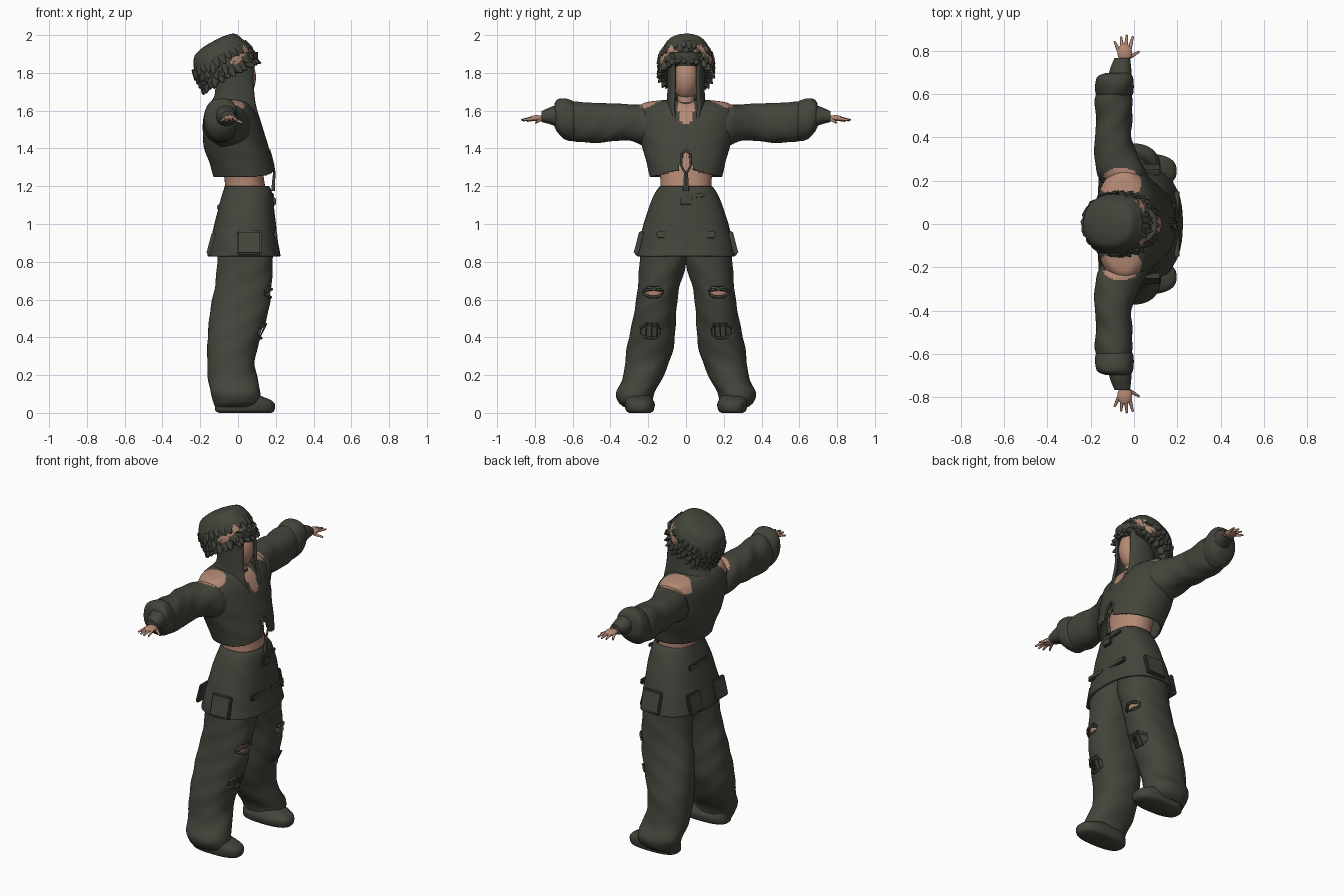
import bpy, bmesh, math, random
from mathutils import Vector, Matrix

if "Cube" in bpy.data.objects:
    bpy.data.objects.remove(bpy.data.objects["Cube"])

random.seed(4)

def material(name, col):
    m = bpy.data.materials.new(name)
    m.diffuse_color = (*col, 1)
    m.use_nodes = True
    m.node_tree.nodes["Principled BSDF"].inputs["Base Color"].default_value = m.diffuse_color
    return m

OLIVE = material("dark olive cloth", (0.056, 0.059, 0.044))
SKIN = material("warm skin", (0.46, 0.25, 0.175))

def finish(name, bm, mats, mirror=False, thick=0):
    """Turn a bmesh into a smooth object, optionally thickened and mirrored over y."""
    bmesh.ops.recalc_face_normals(bm, faces=bm.faces)
    me = bpy.data.meshes.new(name)
    bm.to_mesh(me)
    bm.free()
    for m in mats:
        me.materials.append(m)
    ob = bpy.data.objects.new(name, me)
    bpy.context.collection.objects.link(ob)
    if thick:
        s = ob.modifiers.new("cloth thickness", 'SOLIDIFY')
        s.thickness, s.offset = thick, -1
    if mirror:
        m = ob.modifiers.new("mirror", 'MIRROR')
        m.use_axis = (False, True, False)
    bpy.ops.object.select_all(action='DESELECT')
    ob.select_set(True)
    bpy.context.view_layer.objects.active = ob
    bpy.ops.object.shade_smooth_by_angle(angle=math.radians(50))
    return ob

def spline(secs, t):
    """Catmull-Rom through the section list."""
    f = t * (len(secs) - 1)
    i = min(int(f), len(secs) - 2)
    f -= i
    a, b, c, d = (secs[max(0, min(len(secs) - 1, i + k))] for k in (-1, 0, 1, 2))
    return [0.5 * (2*q + (r-p)*f + (2*p-5*q+4*r-s)*f*f + (3*q-p-3*r+s)*f**3)
            for p, q, r, s in zip(a, b, c, d)]

def loft(name, secs, mats, axis='z', rows=40, seg=48, gap=0, fold=0, power=2.2, rule=None,
         hole=None, mirror=False, thick=0, caps=True, matrix=None):
    """Sections: (position, u min, u max, v min, v max); u is x, v is y (axis z) or z (axis y)."""
    bm = bmesh.new()
    rings = []
    n = seg + 1 if gap else seg
    for r in range(rows + 1):
        p, u0, u1, v0, v1 = spline(secs, r / rows)
        ring = []
        for k in range(n):
            a = gap + (2*math.pi - 2*gap) * k / seg
            c, s = math.cos(a), math.sin(a)
            w = 1 + fold * math.sin(3*a + p*17) * math.sin(p*30 + a)
            u = (u0+u1)/2 + (u1-u0)/2 * w * math.copysign(abs(c)**(2/power), c)
            v = (v0+v1)/2 + (v1-v0)/2 * w * math.copysign(abs(s)**(2/power), s)
            ring.append(bm.verts.new((u, v, p) if axis == 'z' else (u, p, v)))
        rings.append(ring)
    for a, b in zip(rings, rings[1:]):
        for k in range(seg):
            j = (k + 1) % n
            bm.faces.new((a[k], a[j], b[j], b[k]))
    if caps and not gap:
        bm.faces.new(rings[0])
        bm.faces.new(rings[-1])
    if rule:
        for f in bm.faces:
            f.material_index = int(rule(f.calc_center_median()))
    if hole:
        dead = [f for f in bm.faces if hole(f.calc_center_median())]
        bmesh.ops.delete(bm, geom=dead, context='FACES')
    if matrix:
        bm.transform(matrix)
    return finish(name, bm, mats, mirror, thick)

def tubes(name, parts, mat, mirror=False):
    """Tapered round rods: (start, end, start radius, end radius)."""
    bm = bmesh.new()
    for p, q, r1, r2 in parts:
        p, q = Vector(p), Vector(q)
        d = q - p
        rot = d.to_track_quat('Z', 'Y').to_matrix().to_4x4()
        bmesh.ops.create_cone(bm, cap_ends=True, segments=8, radius1=r1, radius2=r2,
                              depth=d.length, matrix=Matrix.Translation((p + q) / 2) @ rot)
    return finish(name, bm, [mat], mirror)

def ball(name, loc, size, mat, mirror=False):
    bm = bmesh.new()
    bmesh.ops.create_uvsphere(bm, u_segments=28, v_segments=18, radius=1,
                              matrix=Matrix.Translation(loc) @ Matrix.Diagonal((*size, 1)))
    return finish(name, bm, [mat], mirror)

def slab(name, loc, size, tilt, mat, mirror=False):
    bm = bmesh.new()
    bmesh.ops.create_cube(bm, size=1, matrix=Matrix.Translation(loc) @ Matrix.Rotation(tilt[1], 4, 'Y')
                          @ Matrix.Rotation(tilt[0], 4, 'X') @ Matrix.Diagonal((*size, 1)))
    bmesh.ops.bevel(bm, geom=bm.edges[:], offset=min(size) * 0.3, segments=2, affect='EDGES')
    return finish(name, bm, [mat], mirror)

# Head, neck and bare waist
ball("head", (0.005, 0, 1.775), (0.09, 0.073, 0.12), SKIN)
loft("neck", [(1.52, -.1, .07, -.07, .07), (1.6, -.08, .055, -.05, .05), (1.72, -.06, .05, -.045, .045)], [SKIN], rows=12)
loft("choker", [(1.622, -.08, .06, -.054, .054), (1.645, -.077, .058, -.052, .052)], [OLIVE], rows=3)
loft("waist", [(1.1, -.08, .17, -.15, .15), (1.22, -.07, .14, -.135, .135), (1.4, -.1, .12, -.16, .16)], [SKIN], rows=16)

# Long hair draping over the chest, open at the face
loft("hair", [(1.46, -.08, .168, -.075, .075), (1.53, -.14, .155, -.088, .088), (1.61, -.165, .13, -.105, .105),
              (1.68, -.125, .112, -.1, .1), (1.78, -.12, .105, -.097, .097), (1.9, -.12, .105, -.1, .1)],
     [OLIVE], gap=0.68, thick=0.014)
loft("fringe", [(1.838, -.08, .1, -.06, .06), (1.86, -.09, .105, -.085, .085), (1.91, -.09, .105, -.09, .09)], [OLIVE], rows=8)

# Furry tilted hat: crown, worn patches and rows of tufts
HAT = Matrix.Translation((-0.05, 0, 1.8)) @ Matrix.Rotation(math.radians(-29), 4, 'Y')
def worn(c):
    a = abs(math.atan2(c.y, c.x))
    j = 0.12 * math.sin(c.z * 150 + a * 23)
    return (abs(a - 0.55 + j) < 0.15 and .03 < c.z < .09) or (abs(a - 1.05 + j) < 0.2 and .02 < c.z < .055)
loft("hat", [(-.02, -.135, .14, -.115, .115), (.02, -.157, .16, -.138, .138), (.08, -.157, .162, -.142, .142),
             (.12, -.145, .152, -.13, .13), (.165, -.115, .13, -.1, .1), (.183, -.06, .07, -.05, .05),
             (.186, -.004, .004, -.004, .004)],
     [OLIVE, SKIN], rows=48, seg=72, rule=worn, fold=0.01, matrix=HAT)
tufts = []
for row in range(4):
    for k in range(26):
        a = (k + row * 0.5) / 26 * math.tau + random.uniform(-.08, .08)
        z = -.01 + row * 0.03
        base = Vector((.143 * math.cos(a), .124 * math.sin(a), z + .01))
        if any(worn(base - Vector((0, 0, d))) for d in (0, .015, .03)):
            continue
        tip = Vector((.176 * math.cos(a), .154 * math.sin(a), z - .022 + random.uniform(-.008, .008)))
        tufts.append((HAT @ base, HAT @ tip, 0.029, 0.003))
tubes("hat_fur", tufts, OLIVE)

# Off-shoulder cropped sweater with keyhole hem
def bare(c):
    shoulder = ((c.x + .06) / .095)**2 + ((abs(c.y) - .185) / .075)**2 < 1 and c.z > 1.59
    neckline = c.x > 0 and (c.y / .04)**2 + (max(0, 1.58 - c.z) / .05)**2 < 1 and c.z > 1.52
    return shoulder or neckline
def hem(c):
    return c.x > 0 and (c.z < 1.295 - .24 * abs(c.y) or (c.z < 1.38 and abs(c.y) < .022 * (1.42 - c.z) / .07))
loft("sweater_body", [(1.25, -.13, .2, -.19, .19), (1.32, -.15, .185, -.208, .208), (1.4, -.178, .163, -.23, .23),
                      (1.48, -.186, .14, -.25, .25), (1.56, -.183, .112, -.262, .262), (1.61, -.17, .085, -.25, .25),
                      (1.643, -.14, .05, -.215, .215), (1.658, -.08, .01, -.1, .1)],
     [OLIVE, SKIN], rows=80, seg=120, rule=bare, hole=hem, thick=0.01, caps=False, fold=0.01)
loft("sleeve", [(.19, -.15, .07, 1.40, 1.615), (.24, -.175, .06, 1.42, 1.63), (.31, -.183, .02, 1.445, 1.632),
                (.4, -.18, -.012, 1.435, 1.64), (.48, -.172, -.01, 1.428, 1.642), (.56, -.182, -.008, 1.432, 1.648),
                (.625, -.165, -.015, 1.447, 1.645)],
     [OLIVE, SKIN], axis='y', rows=60, rule=bare, fold=0.035, mirror=True)
loft("sleeve_roll", [(.59, -.16, -.02, 1.455, 1.63), (.6, -.175, -.006, 1.44, 1.65), (.645, -.18, 0, 1.45, 1.665),
                     (.68, -.17, -.004, 1.485, 1.66), (.697, -.13, -.02, 1.515, 1.635)],
     [OLIVE], axis='y', rows=24, fold=0.03, mirror=True)
loft("wrist_cuff", [(.66, -.12, -.01, 1.5, 1.635), (.71, -.112, -.012, 1.525, 1.622), (.765, -.09, -.018, 1.54, 1.597)],
     [OLIVE], axis='y', rows=14, mirror=True)
tubes("drawstring", [((.187, .026, 1.31), (.172, .022, 1.37), .006, .006), ((.172, .022, 1.37), (.166, 0, 1.39), .006, .006),
                     ((.187, .026, 1.31), (.192, .004, 1.27), .006, .006), ((.192, .004, 1.28), (.186, .006, 1.175), .006, .011)],
      OLIVE, mirror=True)

# Hands
ball("palm", (-.043, .79, 1.56), (.034, .042, .016), SKIN, True)
fingers = [((-.07, .80, 1.557), (-.09, .842, 1.545)), ((-.055, .815, 1.56), (-.06, .863, 1.548)),
           ((-.037, .815, 1.56), (-.033, .872, 1.55)), ((-.02, .81, 1.558), (-.005, .865, 1.55)),
           ((-.02, .77, 1.553), (.025, .795, 1.535))]
tubes("fingers", [(p, q, .010, .005) for p, q in fingers], SKIN, True)

# Cargo skirt with belt, buckle and pockets
loft("skirt", [(1.2, -.072, .165, -.138, .138), (1.17, -.08, .18, -.16, .16), (1.1, -.1, .19, -.192, .192),
               (1.0, -.124, .2, -.225, .225), (.9, -.148, .212, -.25, .25), (.83, -.163, .226, -.262, .262)],
     [OLIVE], thick=0.014, rows=40, fold=0.008, caps=False, power=2.4)
slab("buckle", (.191, 0, 1.12), (.02, .065, .045), (0, -.1), OLIVE)
slab("belt_strap", (.183, .035, 1.148), (.014, .13, .022), (.1, -.1), OLIVE)
slab("front_pocket", (.198, .09, .945), (.02, .13, .035), (0, -.12), OLIVE, True)
slab("side_pocket", (.06, .25, .9), (.13, .026, .13), (.25, 0), OLIVE, True)
slab("back_pocket", (-.143, .12, .895), (.022, .12, .12), (0, .25), OLIVE, True)
slab("back_strap", (-.103, .03, 1.09), (.014, .17, .03), (0, .2), OLIVE)

# Wide torn trousers with skin behind the upper tears
def torn(c):
    j = 1 + .12 * math.sin(c.y * 190)
    top = ((c.y - .172) / .056)**2 + ((c.z - .637) / .03)**2 < j
    low = ((c.y - .187) / .058)**2 + ((c.z - .43) / .04)**2 < j
    return c.x > .03 and (top or low)
loft("trouser_leg", [(.98, -.11, .18, -.01, .21), (.85, -.11, .185, -.004, .24), (.77, -.113, .185, .004, .247),
                     (.66, -.125, .178, .037, .255), (.55, -.145, .163, .049, .272), (.45, -.155, .135, .055, .292),
                     (.35, -.163, .105, .065, .312), (.26, -.164, .09, .094, .322), (.18, -.16, .105, .127, .335),
                     (.11, -.145, .118, .165, .37), (.06, -.13, .115, .18, .36), (.03, -.12, .09, .2, .33)],
     [OLIVE], rows=120, seg=96, fold=0.022, hole=torn, mirror=True, thick=0.012, caps=False)
loft("bare_leg", [(.8, -.06, .14, .07, .21), (.66, -.05, .158, .07, .25), (.57, -.05, .14, .08, .24)], [SKIN], rows=16, mirror=True)
loft("inner_lining", [(.54, -.05, .12, .09, .26), (.4, -.07, .085, .09, .28), (.3, -.08, .05, .12, .27)], [OLIVE], rows=16, mirror=True)
# Loose rims sagging around the tears: (height, front x, centre y, half width, sag)
rims = []
for z, x, y, w, sag in ((.655, .178, .172, .056, -.012), (.612, .172, .172, .054, .02),
                        (.468, .145, .187, .056, -.018), (.395, .122, .187, .056, .02)):
    def rim(t):
        return (x - .034 * t * t, y + w * t, z + abs(sag) * (t * t if sag > 0 else -t * t))
    rims += [(rim(-1 + k / 4), rim(-.75 + k / 4), .008, .008) for k in range(8)]
tubes("torn_rims", rims, OLIVE, True)
tubes("torn_threads", [((.15, .15 + .03*k, .475), (.118, .155 + .028*k, .405), .006, .003) for k in range(3)], OLIVE, True)

# Shoes
loft("shoe", [(0, -.1, .175, .19, .3), (.012, -.12, .192, .172, .318), (.045, -.12, .195, .165, .325),
              (.07, -.12, .17, .175, .325), (.1, -.12, .09, .19, .32)], [OLIVE], rows=24, mirror=True, power=2.6)
